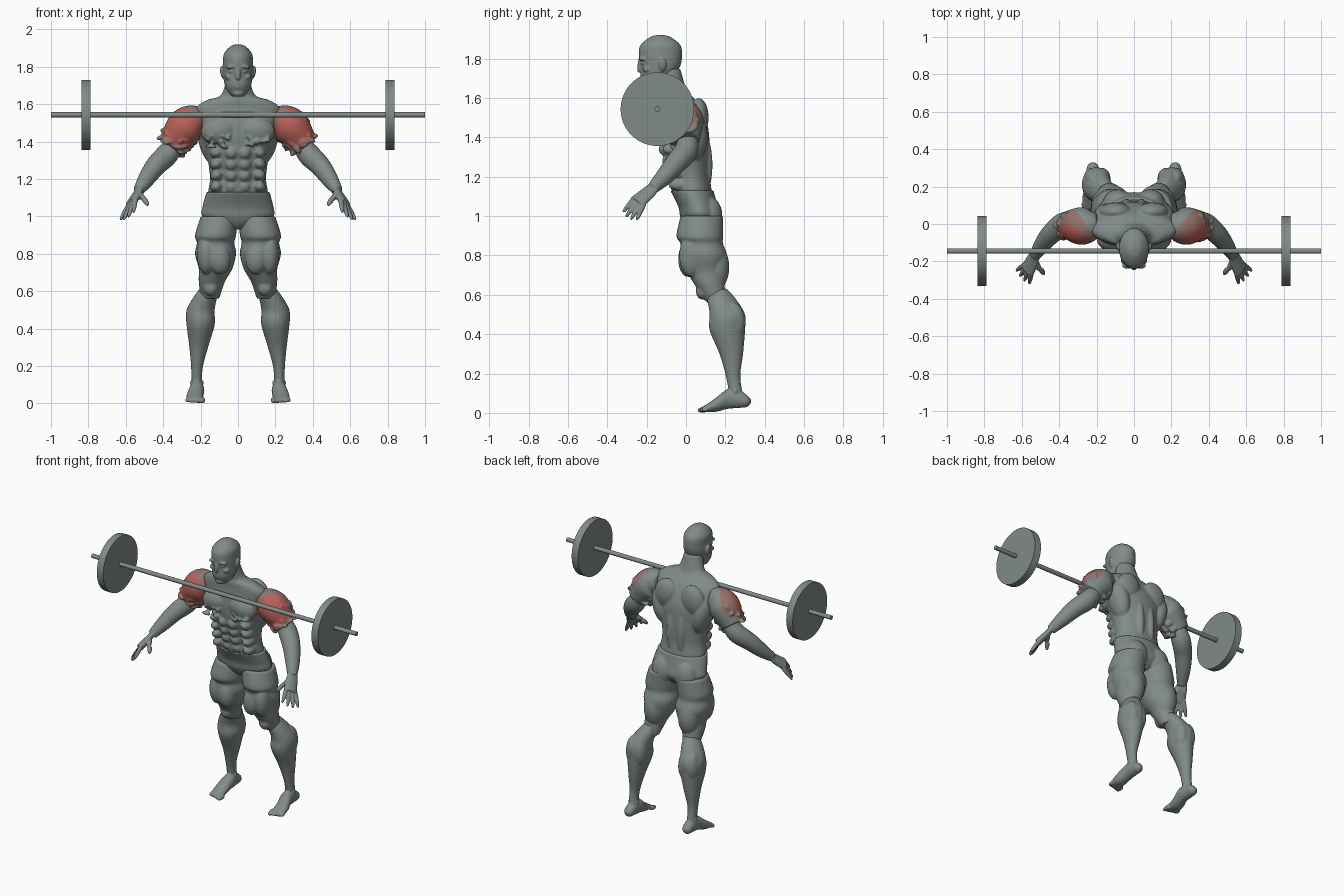
import bpy, bmesh, math, random
from mathutils import Vector, Matrix

if "Cube" in bpy.data.objects:
    bpy.data.objects.remove(bpy.data.objects["Cube"], do_unlink=True)
random.seed(4)
RIGHT, BACK, UP = Matrix.Identity(3)
SIDES = {"left": 1, "right": -1}


def make_material(name, red, green, blue):
    material = bpy.data.materials.new(name)
    material.use_nodes = True
    colour = (red, green, blue, 1)
    material.diffuse_color = colour
    material.node_tree.nodes["Principled BSDF"].inputs["Base Color"].default_value = colour
    return material


GREY = make_material("stone_grey", .22, .26, .25)
FADED = make_material("faded_red", .3, .17, .15)
RED = make_material("muscle_red", .48, .12, .1)


def smooth_path(points, steps=6):
    """Catmull-Rom path through points of any dimension."""
    path = [Vector(point) for point in points]
    path = [path[0], *path, path[-1]]
    result = []
    for before, start, end, after in zip(path, path[1:], path[2:], path[3:]):
        for step in range(steps):
            t = step / steps
            line = start.lerp(end, t)
            pull_in = (end - before) / 2 - (end - start)
            pull_out = (after - start) / 2 - (end - start)
            result.append(line + pull_in * t * (1 - t) ** 2 - pull_out * (1 - t) * t ** 2
                          if t else start)
    return result + [path[-1]]


def loft(bm, rows, side=1, axis=None, reference=RIGHT, sides=28):
    """Closed skin over elliptical rings: centre, then two radii."""
    rings = smooth_path(rows)
    centres = [ring.to_3d() for ring in rings] if len(rings[0]) < 4 else [Vector(ring[:3]) for ring in rings]
    loops = []
    for index, ring in enumerate(rings):
        ahead = centres[min(index + 1, len(rings) - 1)]
        behind = centres[max(index - 1, 0)]
        along = axis or (ahead - behind).normalized()
        across = (reference - along * reference.dot(along)).normalized()
        other = along.cross(across)
        loop = []
        for corner in range(sides):
            angle = math.tau * corner / sides
            spot = centres[index] + across * math.cos(angle) * ring[3] + other * math.sin(angle) * ring[4]
            loop.append(bm.verts.new((spot.x * side, spot.y, spot.z)))
        loops.append(loop)
    for lower, upper in zip(loops, loops[1:]):
        for k in range(sides):
            bm.faces.new((lower[k - 1], lower[k], upper[k], upper[k - 1]))
    bm.faces.new(loops[0])
    bm.faces.new(loops[-1])


def trunk(bm, rows):
    """Upright form on the middle line, from rows of y, z, half width, half depth."""
    loft(bm, [(0, *row) for row in rows], axis=UP, sides=40)


def limb(bm, rows, side, squash, axis=None, reference=RIGHT):
    """Form whose second radius is a fixed share of the first."""
    loft(bm, [(*row, row[-1] * squash) for row in rows], side, axis, reference)


def digit(bm, start, end, radius, side):
    start, end = Vector(start), Vector(end)
    rows = [(*start.lerp(end, t), radius * math.sqrt(1 - t ** 4 * .9)) for t in (0, .5, .9, 1)]
    limb(bm, rows, side, 1)


def muscle(bm, centre, radii, side=1, tilt=0):
    place = Matrix.Translation((centre[0] * side, centre[1], centre[2]))
    shape = place @ Matrix.Rotation(tilt * side, 4, "Y") @ Matrix.Diagonal((*radii, 1))
    bmesh.ops.create_uvsphere(bm, u_segments=24, v_segments=14, radius=1, matrix=shape)


def finish(bm, name, voxel=.007, softening=2, painted=False):
    """Fuse the overlapping forms into one smooth skin, then colour its faces."""
    bmesh.ops.recalc_face_normals(bm, faces=bm.faces)
    part = bpy.data.objects.new(name, bpy.data.meshes.new(name))
    bm.to_mesh(part.data)
    bm.free()
    bpy.context.collection.objects.link(part)
    fuse = part.modifiers.new("fuse", "REMESH")
    fuse.mode, fuse.voxel_size = "VOXEL", voxel
    soften = part.modifiers.new("soften", "SMOOTH")
    soften.iterations = softening
    bpy.context.view_layer.update()
    graph = bpy.context.evaluated_depsgraph_get()
    mesh = bpy.data.meshes.new_from_object(part.evaluated_get(graph))
    part.modifiers.clear()
    part.data = mesh
    mesh.materials.clear()
    for material in (GREY, FADED, RED) if painted else (GREY,):
        mesh.materials.append(material)
    for face in mesh.polygons:
        face.use_smooth = True
        face.material_index = 0
        if painted:
            spot = Vector((abs(face.center.x), face.center.y, face.center.z))
            distance = (spot - Vector((.3, -.05, 1.48))).length
            face.material_index = 2 if distance < .1 else 1 if distance < .13 else 0


# Head: skull and jaw, nose, lips, chin, brow, eyes, cheeks, ears
bm = bmesh.new()
trunk(bm, [(-.17, 1.64, .03, .02), (-.16, 1.66, .05, .05), (-.15, 1.7, .07, .08), (-.13, 1.76, .08, .1),
           (-.13, 1.82, .08, .11), (-.13, 1.87, .075, .1), (-.13, 1.91, .04, .05), (-.13, 1.92, .01, .01)])
digit(bm, (0, -.225, 1.8), (0, -.24, 1.73), .015, 1)
muscle(bm, (0, -.21, 1.7), (.025, .02, .006))
muscle(bm, (0, -.21, 1.69), (.02, .02, .006))
muscle(bm, (0, -.2, 1.66), (.03, .02, .02))
for side in SIDES.values():
    muscle(bm, (.035, -.22, 1.8), (.03, .02, .01), side, .15)
    muscle(bm, (.035, -.215, 1.775), (.015, .012, .006), side)
    muscle(bm, (.05, -.195, 1.745), (.02, .025, .016), side)
    muscle(bm, (.083, -.12, 1.77), (.012, .02, .035), side, .15)
finish(bm, "head", .005)

# Torso: ribcage and neck with muscle groups laid over it
bm = bmesh.new()
trunk(bm, [(.04, 1.08, .15, .09), (.03, 1.13, .16, .1), (.02, 1.21, .15, .1), (0, 1.34, .17, .12),
           (-.01, 1.46, .21, .12), (-.03, 1.57, .23, .09), (-.05, 1.62, .17, .07),
           (-.06, 1.65, .09, .06), (-.09, 1.75, .06, .06)])
for side in SIDES.values():
    muscle(bm, (.1, -.085, 1.46), (.1, .065, .075), side, .2)   # chest
    muscle(bm, (.15, .035, 1.4), (.06, .075, .13), side, .25)   # side of the back
    muscle(bm, (.1, .065, 1.5), (.085, .05, .1), side, -.2)     # shoulder blade
    muscle(bm, (.04, .075, 1.26), (.035, .06, .18), side)       # lower back
    muscle(bm, (.1, -.03, 1.6), (.1, .04, .025), side, .25)     # neck slope
    for row in range(4):                                        # stomach and ribs
        height = 1.16 + row * .06
        muscle(bm, (.035, -.05 - row * .018, height), [.035] * 3, side)
        muscle(bm, (.115, -.035 - row * .01, height), (.035, .055, .03), side, .4)
    for lump in range(16):                                      # rough lower chest
        centre = (random.uniform(.05, .17), random.uniform(-.14, -.12), random.uniform(1.37, 1.43))
        muscle(bm, centre, (.016, .014, .008), side, random.uniform(-1, 1))
finish(bm, "torso", painted=True)

# Shoulders, forearms and hands
sleeve = [(.19, 0, 1.52, .06), (.24, -.01, 1.51, .09), (.29, -.01, 1.47, .1), (.36, 0, 1.38, .07)]
forearm = [(.33, .01, 1.4, .05), (.38, 0, 1.33, .06), (.44, -.05, 1.27, .055),
           (.49, -.11, 1.2, .045), (.53, -.17, 1.14, .03)]
palm = [(.53, -.16, 1.15, .03), (.54, -.19, 1.12, .04), (.57, -.25, 1.07, .045)]
first_knuckle, last_knuckle = Vector((.55, -.27, 1.08)), Vector((.59, -.22, 1.05))
first_tip, last_tip = Vector((.56, -.32, 1.02)), Vector((.63, -.25, .98))
for name, side in SIDES.items():
    bm = bmesh.new()
    limb(bm, sleeve, side, 1)
    for lump in range(34):                                      # rough front and cuff
        drop, angle = random.random(), random.uniform(-.6, math.pi + .6)
        reach = .09 - drop * .015
        sway = reach * math.cos(angle)
        centre = (.29 + drop * .07 + sway * .75, -reach * math.sin(angle), 1.47 - drop * .1 + sway * .6)
        muscle(bm, centre, (.024, .02, .012), side, random.uniform(-1, 1))
    finish(bm, name + "_shoulder", painted=True)

    bm = bmesh.new()
    limb(bm, forearm, side, 1)
    limb(bm, palm, side, .5, reference=last_knuckle - first_knuckle)
    for finger in range(4):
        share = finger / 3
        knuckle = first_knuckle.lerp(last_knuckle, share)
        tip = first_tip.lerp(last_tip, share)
        tip += (tip - knuckle) * math.sin(math.pi * share) * .2
        digit(bm, knuckle.lerp(tip, -.2), tip, .013, side)
    digit(bm, (.53, -.2, 1.12), (.5, -.25, 1.09), .017, side)   # thumb
    digit(bm, (.5, -.24, 1.09), (.48, -.27, 1.06), .014, side)
    finish(bm, name + "_forearm", .0045)

# Pelvis with buttocks
bm = bmesh.new()
trunk(bm, [(.07, .93, .03, .05), (.07, .96, .11, .08), (.07, 1, .19, .1), (.06, 1.05, .19, .1), (.03, 1.13, .17, .11)])
for side in SIDES.values():
    muscle(bm, (.085, .115, 1), (.08, .07, .1), side)
finish(bm, "pelvis")

# Legs and feet
thigh = [(.1, .08, 1, .1), (.12, .07, .9, .11), (.12, .08, .86, .1), (.12, .09, .8, .11),
         (.12, .1, .72, .09), (.14, .12, .65, .07), (.15, .16, .56, .05)]
calf = [(.15, .16, .63, .04), (.17, .18, .58, .06), (.2, .21, .5, .075), (.2, .21, .42, .075),
        (.21, .23, .3, .05), (.22, .24, .18, .03), (.22, .26, .06, .03)]
foot = [(.22, .33, .06, .01, .01), (.22, .31, .06, .03, .03), (.22, .27, .07, .035, .045),
        (.22, .21, .07, .04, .05), (.23, .15, .04, .045, .035), (.23, .08, .016, .045, .012)]
for name, side in SIDES.items():
    bm = bmesh.new()
    limb(bm, thigh, side, 1.08, UP)
    muscle(bm, (.1, .01, .78), (.06, .05, .09), side, .1)       # front of thigh
    muscle(bm, (.17, .03, .8), (.05, .065, .11), side)          # outside of thigh
    muscle(bm, (.13, .15, .74), (.07, .07, .12), side)          # back of thigh
    muscle(bm, (.145, .085, .62), (.04, .035, .045), side)      # kneecap
    finish(bm, name + "_thigh")

    bm = bmesh.new()
    limb(bm, calf, side, 1.2, UP)
    for centre in (.17, .225):                                  # paired calf muscle
        muscle(bm, (centre, .24, .46), (.045, .06, .1), side)
    muscle(bm, (.22, .25, .11), (.038, .02, .02), side)         # ankle bones
    loft(bm, foot, side, -BACK)
    for toe in range(5):
        across = .19 + toe * .02
        digit(bm, (across, .11, .02), (across, .06 + toe * .006, .012), .015 - toe * .001, side)
    finish(bm, name + "_lower_leg", .0055)


# Barbell
def add_disc(name, across, radius, length):
    bpy.ops.mesh.primitive_cylinder_add(vertices=64, radius=radius, depth=length,
                                        location=(across, -.145, 1.543), rotation=(0, math.pi / 2, 0))
    disc = bpy.context.object
    disc.name = name
    disc.data.materials.append(GREY)
    bpy.ops.object.shade_smooth_by_angle(angle=math.radians(30))


add_disc("bar", 0, .014, 2)
for name, side in SIDES.items():
    add_disc(name + "_weight_plate", .812 * side, .187, .048)
